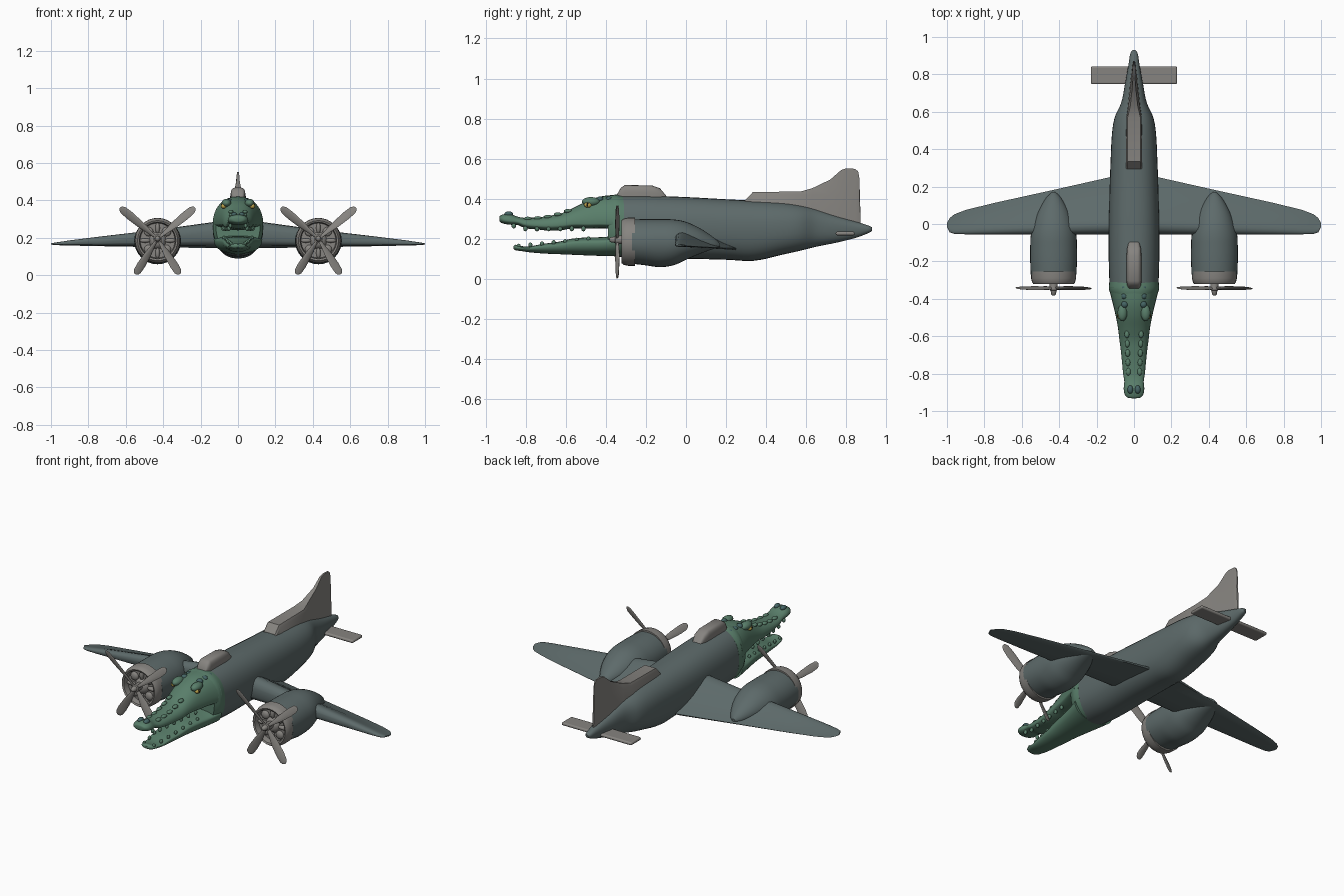
import bpy, bmesh, math
from mathutils import Vector


def material(name, rgb):
    m = bpy.data.materials.new(name)
    m.diffuse_color = (*rgb, 1)
    return m


SLATE = material("slate_paint", (0.11, 0.145, 0.145))
GREY = material("grey_metal", (0.24, 0.23, 0.215))
GREEN = material("reptile_green", (0.10, 0.21, 0.145))
DARKGREEN = material("dark_scale", (0.06, 0.13, 0.13))
YELLOW = material("eye_yellow", (0.55, 0.40, 0.08))
BLACK = material("pupil_black", (0.01, 0.01, 0.01))


def finish(bm, name, mat, angle=40):
    bmesh.ops.recalc_face_normals(bm, faces=bm.faces)
    me = bpy.data.meshes.new(name)
    bm.to_mesh(me)
    bm.free()
    ob = bpy.data.objects.new(name, me)
    bpy.context.collection.objects.link(ob)
    me.materials.append(mat)
    bpy.ops.object.select_all(action='DESELECT')
    ob.select_set(True)
    bpy.context.view_layer.objects.active = ob
    bpy.ops.object.shade_smooth_by_angle(angle=math.radians(angle))
    return ob


def loft(name, rings, mat, angle=40):
    bm = bmesh.new()
    vs = [[bm.verts.new(p) for p in r] for r in rings]
    n = len(rings[0])
    for a, b in zip(vs, vs[1:]):
        for i in range(n):
            bm.faces.new((a[i], a[(i + 1) % n], b[(i + 1) % n], b[i]))
    bm.faces.new(vs[0])
    bm.faces.new(vs[-1])
    return finish(bm, name, mat, angle)


def oval(y, w, zb, zc, zt, cx=0, e=2.0, n=32):
    """Cross-section at y: half width, bottom, widest height, top."""
    pts = []
    for i in range(n):
        a = 2 * math.pi * i / n
        c, s = math.cos(a), math.sin(a)
        x = math.copysign(abs(c) ** (2 / e), c) * w
        z = math.copysign(abs(s) ** (2 / e), s)
        pts.append((cx + x, y, zc + z * (zt - zc if z > 0 else zc - zb)))
    return pts


def smooth_path(keys, steps=5):
    """Catmull-Rom resampling of section values."""
    out = []
    for i in range(len(keys) - 1):
        p = [keys[max(0, min(len(keys) - 1, i + k))] for k in (-1, 0, 1, 2)]
        for j in range(steps):
            t = j / steps
            out.append([0.5 * (2 * b + (c - a) * t + (2 * a - 5 * b + 4 * c - d) * t * t
                               + (3 * b - a - 3 * c + d) * t ** 3) for a, b, c, d in zip(*p)])
    return out + [list(keys[-1])]


def body(name, keys, mat, cx=0, e=2.0):
    return loft(name, [oval(*k, cx=cx, e=e) for k in smooth_path(keys)], mat)


def ball(name, loc, size, mat):
    bm = bmesh.new()
    bmesh.ops.create_uvsphere(bm, u_segments=16, v_segments=10, radius=1)
    for v in bm.verts:
        v.co = Vector(loc) + Vector(a * b for a, b in zip(v.co, size))
    return finish(bm, name, mat, 80)


# Fuselage
body("fuselage", [
    (-.345, .130, .11, .26, .415), (-.2, .135, .10, .255, .415), (0, .135, .10, .255, .408),
    (.2, .130, .095, .25, .397), (.34, .125, .09, .25, .39), (.48, .118, .12, .25, .382),
    (.57, .103, .14, .255, .37), (.65, .068, .16, .26, .35), (.75, .048, .18, .255, .315),
    (.85, .03, .205, .25, .285), (.91, .02, .228, .248, .266), (.93, .008, .24, .248, .256)],
    SLATE, e=2.3)

# Head: neck collar, upper jaw, lower jaw
body("neck", [(-.39, .118, .125, .262, .414), (-.35, .134, .112, .262, .420),
              (-.31, .132, .108, .26, .414)], GREEN, e=2.3)
body("upper_jaw", [
    (-.34, .135, .25, .27, .42), (-.42, .115, .252, .275, .412), (-.49, .098, .25, .275, .39),
    (-.56, .085, .252, .275, .355), (-.62, .078, .243, .268, .328), (-.68, .070, .240, .265, .315),
    (-.74, .064, .246, .266, .307), (-.80, .058, .252, .273, .304), (-.84, .052, .268, .285, .310),
    (-.88, .055, .270, .290, .325), (-.91, .050, .275, .295, .322), (-.928, .034, .283, .3, .315),
    (-.932, .01, .295, .3, .306)], GREEN, e=2.2)
body("lower_jaw", [
    (-.34, .130, .112, .19, .215), (-.42, .110, .114, .18, .208), (-.5, .094, .117, .178, .206),
    (-.57, .082, .12, .175, .200), (-.64, .072, .123, .165, .184), (-.71, .063, .126, .16, .175),
    (-.78, .054, .132, .153, .162), (-.82, .048, .138, .154, .163), (-.85, .038, .142, .156, .170),
    (-.862, .012, .150, .156, .163)], GREEN, e=2.2)

# Eyes, brows, nostrils, scutes and teeth
for s, side in ((1, "left"), (-1, "right")):
    ball("brow_" + side, (s * .062, -.475, .385), (.026, .045, .023), GREEN)
    ball("eye_" + side, (s * .077, -.49, .369), (.014, .019, .014), YELLOW)
    ball("pupil_" + side, (s * .088, -.492, .370), (.004, .005, .010), BLACK)
    ball("nostril_" + side, (s * .02, -.885, .323), (.015, .022, .014), DARKGREEN)
    for i in range(5):
        ball(f"snout_scute_{side}_{i}", (s * (.030 + .002 * i), -.79 + .05 * i, .300 + .0024 * i * i),
             (.013, .02, .010), GREEN)
    for i in range(3):
        ball(f"neck_scute_{side}_{i}", (s * .05, -.43 + .045 * i, .397), (.018, .018, .014), DARKGREEN)
    for i in range(7):
        y = -.86 + i * .058
        ball(f"upper_tooth_{side}_{i}", (s * (.041 + .045 * i / 7), y, .264 - (.014 if i else 0)),
             (.009, .011, .013), GREEN)
        ball(f"lower_tooth_{side}_{i}", (s * (.032 + .05 * i / 7), y + .025, .163 + .006 * i),
             (.008, .010, .012), GREEN)

# Cockpit canopy
canopy = [(-.345, .030, .38, .395, .42), (-.325, .038, .38, .40, .455), (-.305, .040, .38, .40, .468),
          (-.17, .040, .38, .40, .466), (-.13, .037, .38, .40, .452), (-.095, .028, .38, .39, .41)]
loft("cockpit_canopy", [oval(*k, e=4) for k in canopy], GREY, 35)

# Dorsal spine rising into the tail fin: y, base, shoulder and top half widths, shoulder and top heights
fin = [(.295, .043, .042, .036, .385, .392), (.335, .045, .043, .036, .42, .434),
       (.57, .043, .040, .034, .42, .435), (.63, .036, .030, .020, .42, .452),
       (.72, .026, .020, .010, .42, .495), (.775, .019, .015, .006, .42, .543),
       (.80, .016, .012, .005, .42, .551), (.845, .010, .008, .004, .42, .549),
       (.860, .008, .006, .003, .42, .535), (.872, .005, .004, .002, .29, .30)]
fin.insert(9, (.866, .006, .005, .002, .42, .50))
loft("tail_fin", [[(-b, y, .262), (-m, y, zm), (-t, y, zt), (t, y, zt), (m, y, zm), (b, y, .262)]
                  for y, b, m, t, zm, zt in fin], GREY, 30)

# Tailplane
bm = bmesh.new()
bmesh.ops.create_cube(bm, size=1)
for v in bm.verts:
    v.co = (v.co.x * .46, .795 + v.co.y * .095, .226 + v.co.z * .018)
plane = finish(bm, "tailplane", GREY)
bev = plane.modifiers.new("bevel", 'BEVEL')
bev.width, bev.segments = .008, 3

# Wings: thick rounded leading edge, thin trailing edge
foil = [(0, .25), (0, .65), (.03, .85), (.09, .97), (.17, 1), (.27, .9), (.4, .72), (.6, .43),
        (.8, .18), (1, .0), (.98, -.06), (.7, -.02), (.4, .02), (.1, .04), (.03, .10)]
span = [(0, -.055, .26, .152, .138), (.13, -.055, .25, .152, .132), (.45, -.055, .178, .155, .085),
        (.75, -.055, .112, .158, .047), (.90, -.055, .075, .160, .026), (.96, -.053, .052, .161, .016),
        (.985, -.045, .032, .162, .011), (1.0, -.015, .005, .164, .006)]
stations = [(-x, *r) for x, *r in reversed(span[1:])] + span
loft("wings", [[(x, le + u * (te - le), zb + v * h) for u, v in foil]
               for x, le, te, zb, h in stations], SLATE, 50)

# Engines, one under each wing
for s, side in ((1, "left"), (-1, "right")):
    cx, zc = s * .43, .185
    body("nacelle_" + side, [
        (-.27, .122, .075, zc, .296), (-.2, .125, .067, zc, .298), (-.13, .125, .058, zc, .298),
        (-.06, .122, .068, zc, .296), (0, .108, .095, zc, .284), (.07, .08, .125, zc, .252),
        (.14, .04, .15, .17, .205), (.17, .01, .16, .165, .175)], SLATE, cx=cx)
    ring = [(-.255, .121), (-.29, .120), (-.312, .115), (-.322, .107), (-.318, .098),
            (-.30, .094), (-.285, .093), (-.285, .045), (-.305, .036), (-.312, .018)]
    loft("cowling_" + side, [oval(y, r, zc - r, zc, zc + r, cx=cx) for y, r in ring], GREY, 50)
    hub = [(-.30, .02), (-.325, .022), (-.352, .023), (-.355, .016), (-.375, .013), (-.383, .006)]
    loft("propeller_hub_" + side, [oval(y, r, .195 - r, .195, .195 + r, cx=cx, n=16) for y, r in hub],
         GREY, 50)
    # radial cylinders inside the cowling
    for i in range(8):
        a = math.tau * i / 8
        d = Vector((math.cos(a), 0, math.sin(a)))
        c = Vector((cx, -.288, zc)) + d * .067
        ball(f"engine_cylinder_{side}_{i}", c, (.012 + .018 * abs(d.x), .014, .012 + .018 * abs(d.z)), GREY)
    # four paddle blades with a twist
    blade = [(.04, .008, .006), (.2, .013, .006), (.45, .021, .005), (.75, .024, .004),
             (.92, .021, .003), (.98, .013, .002), (1.0, .005, .001)]
    for i, (dx, dz) in enumerate(((.2, .166), (-.2, .166), (.118, -.19), (-.118, -.19))):
        tip = Vector((dx, 0, dz))
        across = Vector((-dz, 0, dx)).normalized()
        rings = []
        for f, w, t in blade:
            tw = math.radians(40 - 25 * f)
            u = across * math.cos(tw) + Vector((0, 1, 0)) * math.sin(tw)
            v = across * -math.sin(tw) + Vector((0, 1, 0)) * math.cos(tw)
            o = Vector((cx, -.343, .195)) + tip * f
            rings.append([o + u * w * math.cos(k * math.pi / 5) + v * t * math.sin(k * math.pi / 5)
                          for k in range(10)])
        loft(f"propeller_blade_{side}_{i}", rings, GREY, 50)
